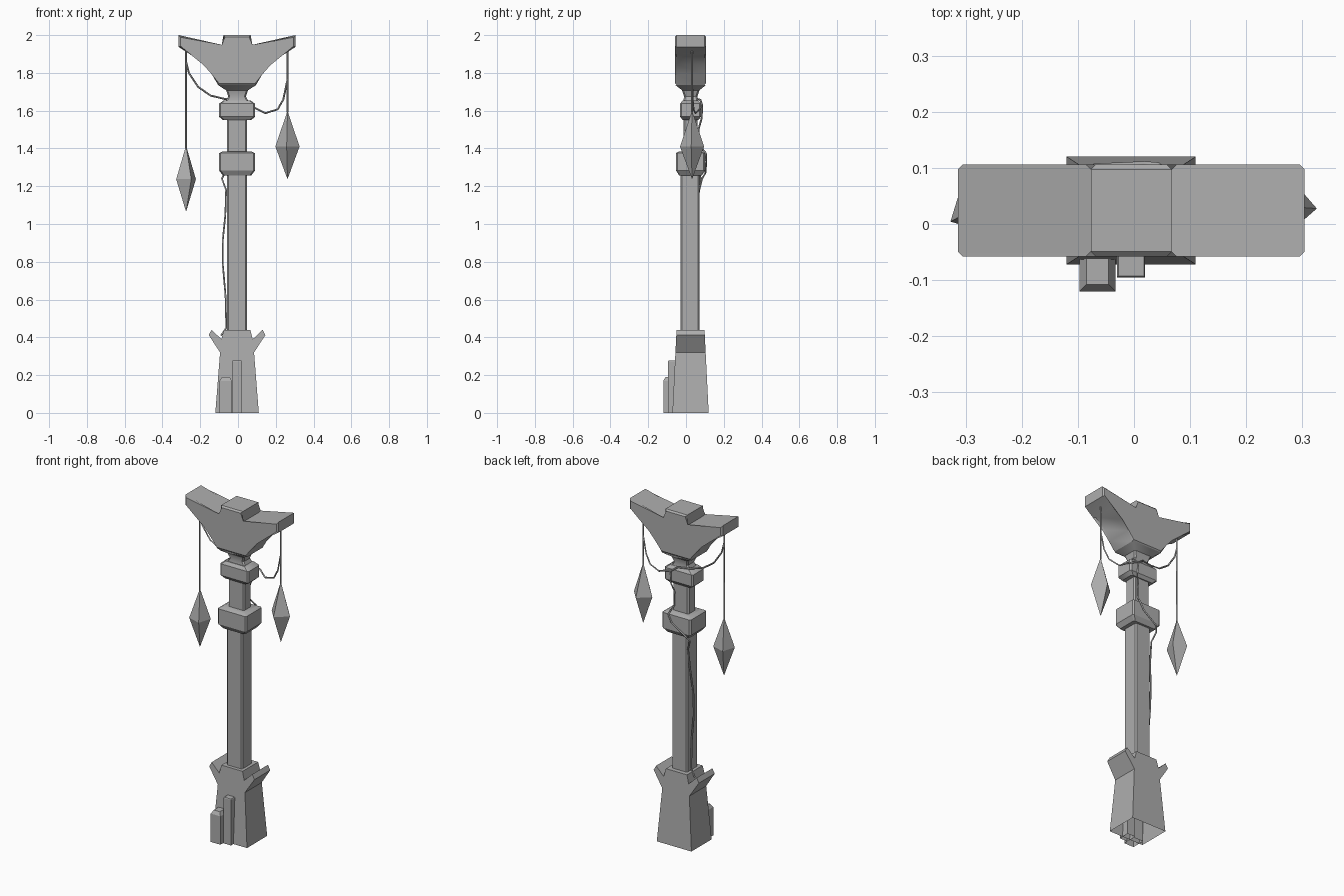
import bpy, bmesh, math

if "Cube" in bpy.data.objects:
    bpy.data.objects.remove(bpy.data.objects["Cube"])

CX, CY = -0.005, 0.024          # axis of the post

stone = bpy.data.materials.new("plain_grey")
stone.diffuse_color = (0.42, 0.42, 0.42, 1)
stone.use_nodes = True
stone.node_tree.nodes["Principled BSDF"].inputs["Base Color"].default_value = stone.diffuse_color


def finish(name, bm, smooth=None):
    bmesh.ops.recalc_face_normals(bm, faces=bm.faces)
    me = bpy.data.meshes.new(name)
    bm.to_mesh(me)
    bm.free()
    ob = bpy.data.objects.new(name, me)
    bpy.context.collection.objects.link(ob)
    me.materials.append(stone)
    if smooth:
        bpy.ops.object.select_all(action='DESELECT')
        bpy.context.view_layer.objects.active = ob
        ob.select_set(True)
        bpy.ops.object.shade_smooth_by_angle(angle=math.radians(smooth))
    return ob


def stack(name, sections, cy=CY, c=0.008):
    """Loft chamfered rectangles given as (z, half x, half y)."""
    bm = bmesh.new()
    rings = []
    for z, hx, hy in sections:
        pts = [(hx - c, -hy), (hx, c - hy), (hx, hy - c), (hx - c, hy),
               (c - hx, hy), (-hx, hy - c), (-hx, c - hy), (c - hx, -hy)]
        rings.append([bm.verts.new((CX + x, cy + y, z)) for x, y in pts])
    for a, b in zip(rings, rings[1:]):
        for i in range(8):
            j = (i + 1) % 8
            bm.faces.new((a[i], a[j], b[j], b[i]))
    bm.faces.new(rings[0])
    bm.faces.new(rings[-1])
    return finish(name, bm, 30)


def slab(name, half, depth, bevel=0, open_bottom=False):
    """Mirror a half profile (x, z), extrude it along y with depth(z)."""
    prof = half + [(-x, z) for x, z in reversed(half)]
    bm = bmesh.new()
    front, back = [[bm.verts.new((CX + x, CY + s * depth(z), z)) for x, z in prof]
                   for s in (-1, 1)]
    n = len(prof)
    caps = [bm.faces.new(front), bm.faces.new(back)]
    for i in range(n):
        j = (i + 1) % n
        if open_bottom and prof[i][1] == prof[j][1] == 0:
            continue
        bm.faces.new((front[i], front[j], back[j], back[i]))
    if bevel:
        edges = [e for f in caps for e in f.edges]
        bmesh.ops.bevel(bm, geom=edges, offset=bevel, segments=1, affect='EDGES')
    return finish(name, bm, 32)


def block(name, x0, x1, y0, y1, h, ch):
    """Upright block with a chamfered top."""
    bm = bmesh.new()
    rings = []
    for z, i in ((0, 0), (h - ch, 0), (h, ch * 0.6)):
        rings.append([bm.verts.new(p) for p in ((x0 + i, y0 + i, z), (x1 - i, y0 + i, z),
                                                (x1 - i, y1, z), (x0 + i, y1, z))])
    for a, b in zip(rings, rings[1:]):
        for k in range(4):
            bm.faces.new((a[k], a[(k + 1) % 4], b[(k + 1) % 4], b[k]))
    bm.faces.new(rings[-1])
    return finish(name, bm)


def diamond(name, x, y, top, mid, low, r, turn):
    """Four-sided hanging crystal."""
    bm = bmesh.new()
    t, b = bm.verts.new((x, y, top)), bm.verts.new((x, y, low))
    ring = [bm.verts.new((x + r * math.cos(turn + k * math.pi / 2),
                          y + r * math.sin(turn + k * math.pi / 2), mid)) for k in range(4)]
    for k in range(4):
        bm.faces.new((ring[k], ring[(k + 1) % 4], t))
        bm.faces.new((ring[(k + 1) % 4], ring[k], b))
    return finish(name, bm)


def rope(name, pts, r=0.005):
    cu = bpy.data.curves.new(name, 'CURVE')
    cu.dimensions = '3D'
    cu.bevel_depth = r
    cu.bevel_resolution = 0
    cu.use_fill_caps = True
    sp = cu.splines.new('POLY')
    sp.points.add(len(pts) - 1)
    for p, q in zip(sp.points, pts):
        p.co = (*q, 1)
    cu.materials.append(stone)
    ob = bpy.data.objects.new(name, cu)
    bpy.context.collection.objects.link(ob)
    bpy.ops.object.select_all(action='DESELECT')
    bpy.context.view_layer.objects.active = ob
    ob.select_set(True)
    bpy.ops.object.convert(target='MESH')


# Winged head and pronged base
slab("head", [(0.072, 2.0), (0.072, 1.937), (0.309, 2.0), (0.309, 1.937), (0.235, 1.90),
              (0.168, 1.845), (0.132, 1.79), (0.10, 1.735)], lambda z: 0.082, bevel=0.009)
slab("base", [(0.07, 0.44), (0.083, 0.39), (0.135, 0.44), (0.15, 0.412), (0.09, 0.32),
              (0.115, 0.0)], lambda z: 0.096 - 0.05 * z, open_bottom=True)

# Neck, collars and post
stack("neck", [(1.735, 0.10, 0.08), (1.708, 0.058, 0.046), (1.675, 0.047, 0.035),
               (1.65, 0.06, 0.04)], 0.025)
stack("upper_collar", [(1.655, 0.07, 0.042), (1.637, 0.095, 0.055), (1.568, 0.095, 0.055),
                       (1.55, 0.075, 0.042)])
stack("upper_post", [(1.56, 0.053, 0.036), (1.37, 0.053, 0.036)])
stack("lower_collar", [(1.385, 0.075, 0.06), (1.375, 0.095, 0.077), (1.283, 0.095, 0.077),
                       (1.257, 0.075, 0.06)])
stack("lower_post", [(1.27, 0.052, 0.05), (0.42, 0.052, 0.05)], 0.021)

# Blocks leaning against the front of the base
block("low_block", -0.097, -0.033, -0.12, -0.04, 0.19, 0.02)
block("tall_block", -0.03, 0.02, -0.095, -0.03, 0.277, 0.004)

# Hanging crystals and their cords
diamond("left_crystal", -0.275, 0.032, 1.415, 1.237, 1.065, 0.059, math.radians(28))
diamond("right_crystal", 0.262, 0.032, 1.60, 1.41, 1.237, 0.064, math.radians(-4))
rope("left_cord", [(-0.275, 0.032, 1.94), (-0.275, 0.032, 1.40)])
rope("right_cord", [(0.262, 0.032, 1.94), (0.262, 0.032, 1.59)])

# Draped rope running down the back and left of the post
rope("long_rope", [(-0.275, 0.032, 1.86), (-0.26, 0.032, 1.80), (-0.21, 0.035, 1.725),
                   (-0.145, 0.04, 1.68), (-0.07, 0.06, 1.662), (0.0, 0.076, 1.658),
                   (0.04, 0.085, 1.63), (0.045, 0.083, 1.56), (0.03, 0.066, 1.50),
                   (0.03, 0.068, 1.42), (0.045, 0.105, 1.375), (0.02, 0.107, 1.33),
                   (-0.07, 0.103, 1.27), (-0.085, 0.085, 1.24), (-0.063, 0.07, 1.18),
                   (-0.067, 0.055, 1.05), (-0.08, 0.045, 0.92), (-0.08, 0.04, 0.78),
                   (-0.066, 0.04, 0.62), (-0.062, 0.04, 0.45), (-0.09, 0.045, 0.41)])
rope("right_rope", [(0.262, 0.032, 1.765), (0.24, 0.035, 1.66), (0.21, 0.04, 1.607),
                    (0.145, 0.05, 1.587), (0.095, 0.075, 1.612), (0.04, 0.086, 1.63)])
